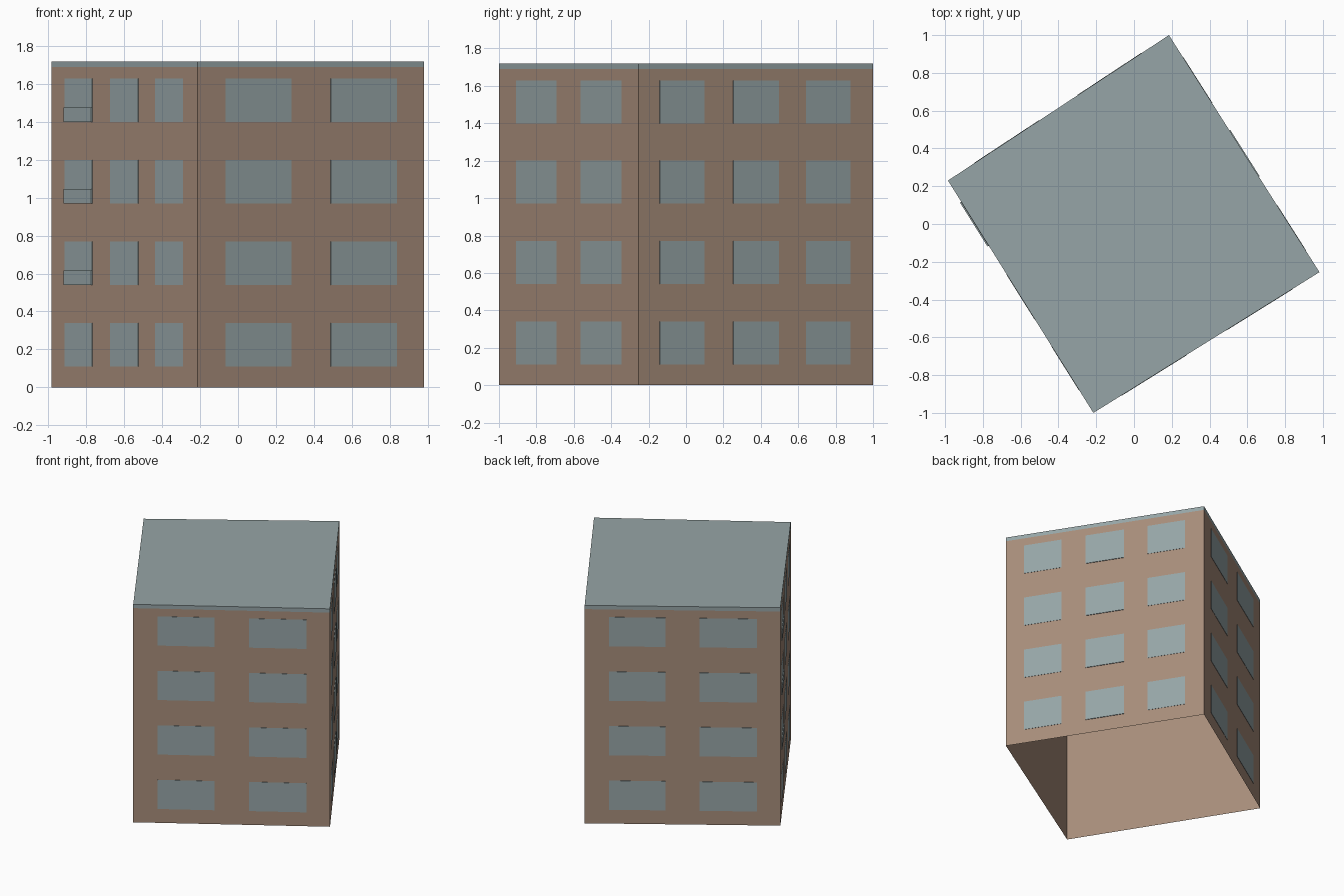
import bpy
import bmesh
from mathutils import Vector

cube = bpy.data.objects.get("Cube")
if cube:
    bpy.data.objects.remove(cube, do_unlink=True)


def make_material(name, color):
    mat = bpy.data.materials.new(name)
    mat.use_nodes = True
    mat.diffuse_color = (*color, 1)
    mat.node_tree.nodes["Principled BSDF"].inputs["Base Color"].default_value = (*color, 1)
    return mat


brick = make_material("brown_wall", (0.386, 0.266, 0.195))
slate = make_material("blue_grey", (0.305, 0.376, 0.385))


def finish(bm, name, *mats):
    mesh = bpy.data.meshes.new(name)
    bm.to_mesh(mesh)
    bm.free()
    for mat in mats:
        mesh.materials.append(mat)
    obj = bpy.data.objects.new(name, mesh)
    bpy.context.collection.objects.link(obj)
    return obj


# Footprint corners, counter-clockwise from the left
corners = [Vector(c) for c in ((-0.985, 0.23, 0), (-0.215, -1, 0),
                               (0.982, -0.255, 0), (0.185, 1, 0))]
EAVES, TOP = 1.69, 1.72
sides = list(zip(corners, corners[1:] + corners[:1]))

# Building shell, open underneath, with a roof band
bm = bmesh.new()
rings = [[bm.verts.new((c.x, c.y, z)) for c in corners] for z in (0, EAVES, TOP)]
for level, (low, high) in enumerate(zip(rings, rings[1:])):
    for i in range(4):
        j = (i + 1) % 4
        bm.faces.new((low[i], low[j], high[j], high[i])).material_index = level
bm.faces.new(rings[-1]).material_index = 1
finish(bm, "building_shell", brick, slate)


def add_panel(bm, side, span, low, high, out):
    """Flat panel in front of a wall, with side edges back to the wall."""
    a, b = side
    along = b - a
    normal = along.cross(Vector((0, 0, 1))).normalized()
    pts = [a + along * t + Vector((0, 0, z))
           for t, z in ((span[0], low), (span[1], low), (span[1], high), (span[0], high))]
    back = [bm.verts.new(p) for p in pts]
    front = [bm.verts.new(p + normal * out) for p in pts]
    bm.faces.new(front)
    for i in range(4):
        j = (i + 1) % 4
        bm.faces.new((back[i], back[j], front[j], front[i]))


# Windows: wide pairs and narrow triples on alternating walls
triple = ((0.091, 0.281), (0.403, 0.597), (0.714, 0.904))
pair = ((0.124, 0.414), (0.588, 0.88))
names = ("left_front", "right_front", "right_back", "left_back")
floors = [0.11 + 0.43 * n for n in range(4)]
for n, (name, side) in enumerate(zip(names, sides)):
    bm = bmesh.new()
    for col, span in enumerate(pair if n % 2 else triple):
        depth = 0.005 if (n, col) == (2, 1) else 0.002
        for z in floors:
            add_panel(bm, side, span, z, z + 0.23, depth)
    finish(bm, name + "_windows", slate)

# Low balcony panels on the upper floors
bm = bmesh.new()
for z in floors[1:]:
    add_panel(bm, sides[0], triple[0], z, z + 0.075, 0.008)
finish(bm, "balcony_panels", slate)
